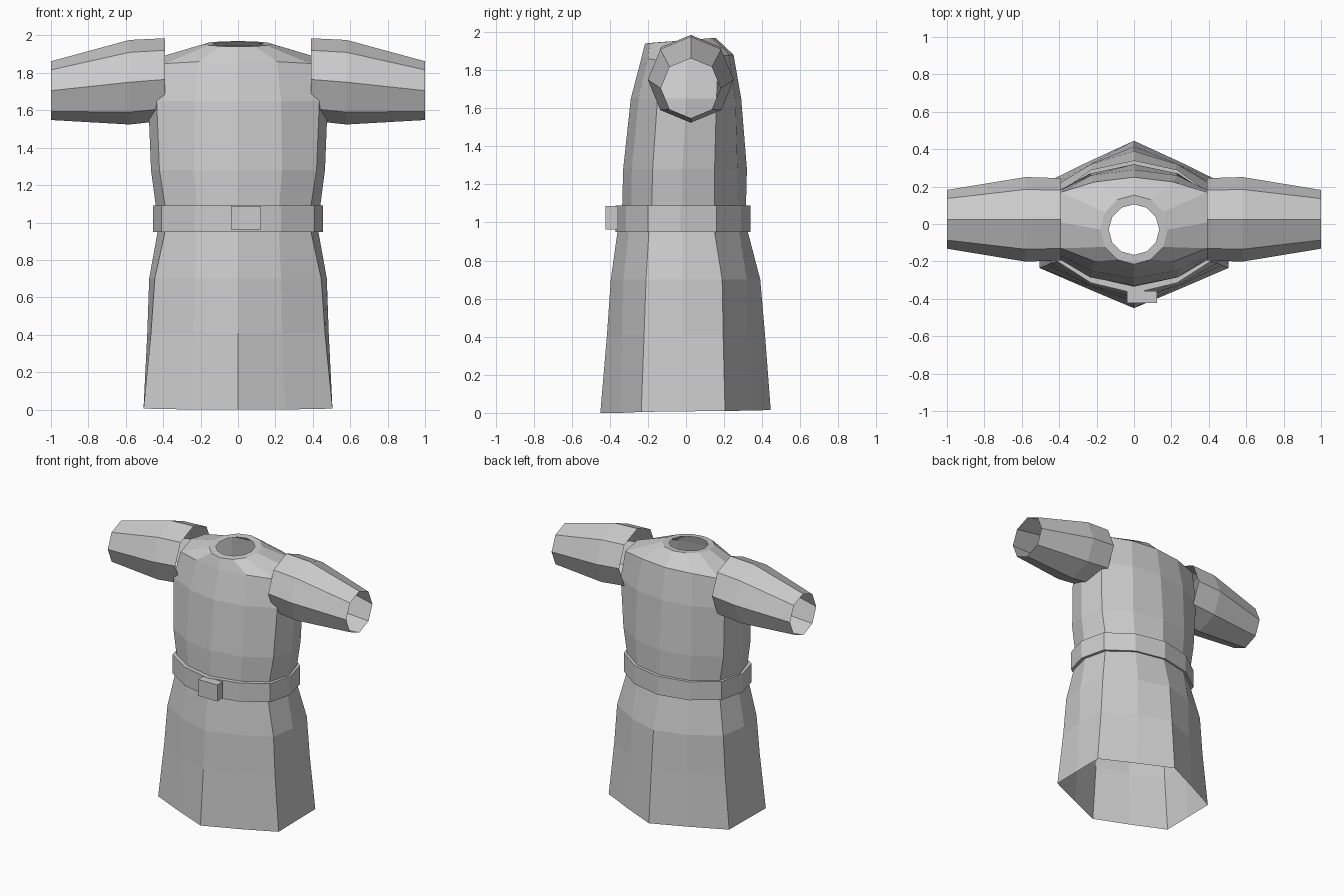
import bpy
import math

# Remove the default cube only
cube = bpy.data.objects.get("Cube")
if cube:
    bpy.data.objects.remove(cube, do_unlink=True)

# One plain cloth colour
GREY = (0.6, 0.6, 0.6, 1.0)
cloth = bpy.data.materials.new("plain_grey_cloth")
cloth.use_nodes = True
cloth.diffuse_color = GREY
cloth.node_tree.nodes["Principled BSDF"].inputs["Base Color"].default_value = GREY


def make_object(name, verts, faces):
    mesh = bpy.data.meshes.new(name)
    mesh.from_pydata(verts, [], faces)
    mesh.materials.append(cloth)
    mesh.update()
    obj = bpy.data.objects.new(name, mesh)
    bpy.context.collection.objects.link(obj)
    return obj


def loft(name, rings, flip=False, wrap=False):
    """Skin a list of equal-sized closed rings with quads."""
    n = len(rings[0])
    verts = [p for ring in rings for p in ring]
    faces = []
    for r in range(len(rings) if wrap else len(rings) - 1):
        low, high = r * n, (r + 1) % len(rings) * n
        for i in range(n):
            j = (i + 1) % n
            quad = (low + i, low + j, high + j, high + i)
            faces.append(quad[::-1] if flip else quad)
    return make_object(name, verts, faces)


def body_ring(heights, widths, depths):
    """Mirror a half outline, front centre to back centre, into a full ring."""
    panel, corner, side = widths
    xs = (0, panel, corner, side, corner, panel, 0)
    if not isinstance(heights, tuple):
        heights = (heights,) * len(xs)
    half = list(zip(xs, depths, heights))
    return half + [(-x, y, z) for x, y, z in half[-2:0:-1]]


def neck_ring(radius, depth, front_z, back_z):
    """Twelve-sided collar ring, tilted from front to back."""
    ring = []
    for i in range(12):
        a = math.tau * i / 12
        t = (1 - math.cos(a)) / 2
        ring.append((radius * math.sin(a), -0.03 - depth * math.cos(a),
                     front_z + (back_z - front_z) * t))
    return ring


# Tunic body: six-sided hem rising to a twelve-sided chest and collar
hem_z = (0, 0, 0.005, 0.008, 0.01, 0.012, 0.015)
shoulder_z = (1.86, 1.86, 1.85, 1.89, 1.87, 1.88, 1.88)
body = [
    body_ring(hem_z, (0.25, 0.505, 0.505), (-0.45, -0.345, -0.235, -0.02, 0.205, 0.33, 0.445)),
    body_ring(0.41, (0.235, 0.465, 0.485), (-0.415, -0.335, -0.22, -0.02, 0.195, 0.32, 0.415)),
    body_ring(0.7, (0.23, 0.445, 0.475), (-0.395, -0.33, -0.21, -0.02, 0.19, 0.32, 0.39)),
    body_ring(0.95, (0.22, 0.39, 0.43), (-0.36, -0.3, -0.195, -0.02, 0.15, 0.28, 0.325)),
    body_ring(1.09, (0.22, 0.39, 0.44), (-0.335, -0.285, -0.18, -0.02, 0.15, 0.27, 0.315)),
    body_ring(1.28, (0.235, 0.42, 0.465), (-0.33, -0.285, -0.175, -0.02, 0.15, 0.27, 0.32)),
    body_ring(1.65, (0.23, 0.435, 0.48), (-0.29, -0.25, -0.15, 0, 0.16, 0.26, 0.29)),
    body_ring(shoulder_z, (0.21, 0.39, 0.4), (-0.235, -0.2, -0.13, 0.01, 0.17, 0.225, 0.25)),
    neck_ring(0.18, 0.185, 1.94, 1.97),
    neck_ring(0.135, 0.135, 1.945, 1.965),
]
loft("tunic_body", body)

# Belt: a thin closed band around the waist
outer = ((0.23, 0.41, 0.455), (-0.37, -0.315, -0.2, -0.03, 0.16, 0.29, 0.34))
inner = ((0.21, 0.38, 0.42), (-0.33, -0.28, -0.18, -0.02, 0.14, 0.26, 0.31))
loft("belt", [body_ring(0.95, *inner), body_ring(0.95, *outer),
              body_ring(1.09, *outer), body_ring(1.09, *inner)], wrap=True)

# Buckle: a small block, slightly off centre
bpy.ops.mesh.primitive_cube_add(size=1, location=(0.042, -0.39, 1.025))
buckle = bpy.context.object
buckle.name = "belt_buckle"
buckle.scale = (0.16, 0.065, 0.125)
buckle.data.materials.append(cloth)


# Sleeves: open eight-sided tubes tapering to the cuff
def sleeve_ring(x, z, radius):
    return [(x, 0.025 + radius * math.sin(math.tau * i / 8),
             z + radius * math.cos(math.tau * i / 8)) for i in range(8)]


for name, side in (("left_sleeve", 1), ("right_sleeve", -1)):
    stations = ((0.39, 1.765, 0.22), (0.58, 1.75, 0.226), (1.0, 1.705, 0.157))
    loft(name, [sleeve_ring(side * x, z, r) for x, z, r in stations], flip=side > 0)
